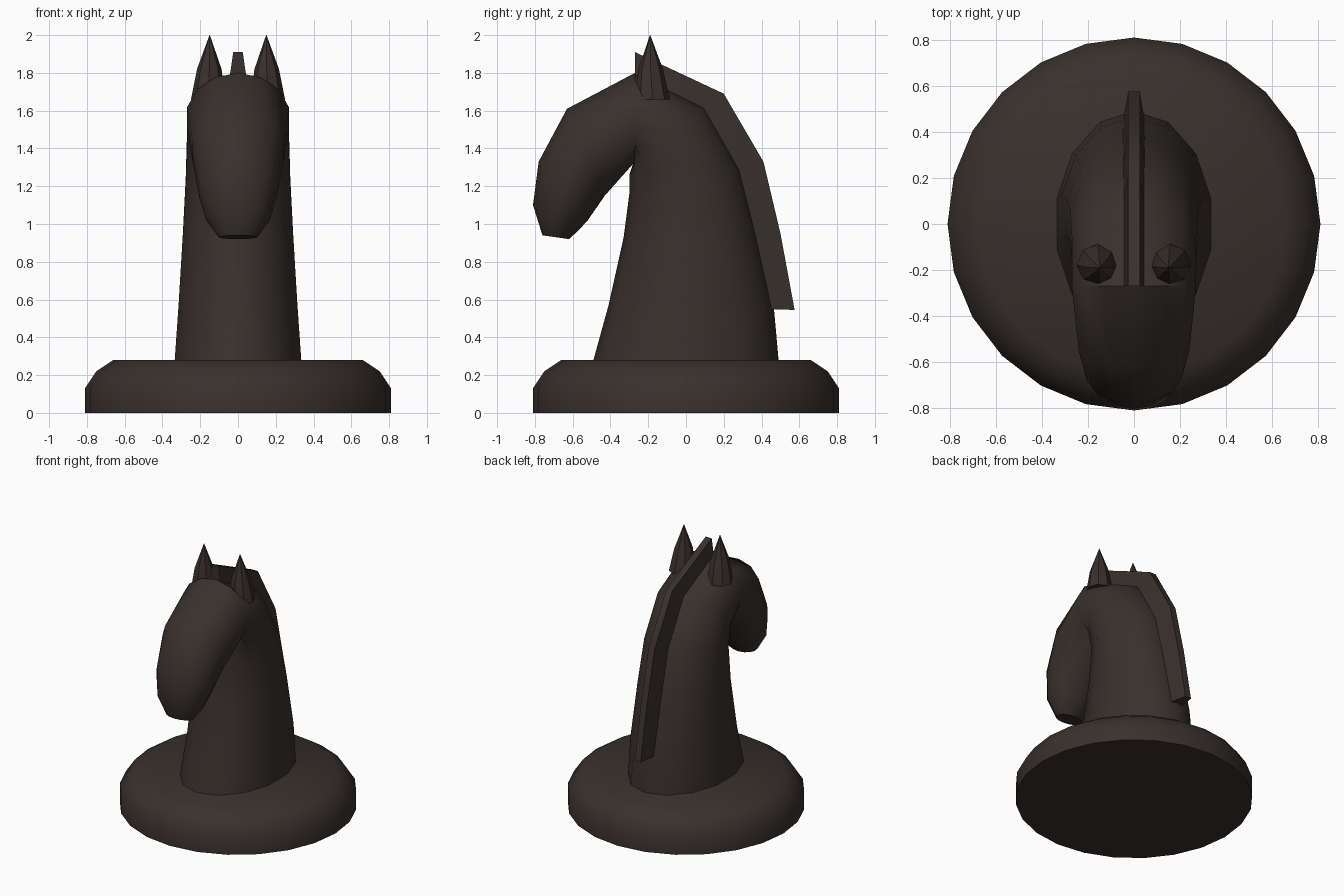
import bpy, bmesh
from math import radians, sin, cos, pi
from mathutils import Vector

if "Cube" in bpy.data.objects:
    bpy.data.objects.remove(bpy.data.objects["Cube"])

mat = bpy.data.materials.new("dark_wood")
mat.diffuse_color = (0.04, 0.03, 0.026, 1)
mat.use_nodes = True
mat.node_tree.nodes["Principled BSDF"].inputs["Base Color"].default_value = mat.diffuse_color


def loft(name, rings, mirror=False):
    """Skin a list of equal-length point rings, capping both ends."""
    bm = bmesh.new()
    loops = [[bm.verts.new(p) for p in ring] for ring in rings]
    n = len(loops[0])
    for a, b in zip(loops, loops[1:]):
        for i in range(n):
            j = (i + 1) % n
            bm.faces.new((a[i], a[j], b[j], b[i]))
    bm.faces.new(loops[0])
    bm.faces.new(loops[-1])
    bmesh.ops.recalc_face_normals(bm, faces=bm.faces)
    me = bpy.data.meshes.new(name)
    bm.to_mesh(me)
    bm.free()
    me.shade_smooth()
    me.set_sharp_from_angle(angle=radians(40))
    me.materials.append(mat)
    ob = bpy.data.objects.new(name, me)
    bpy.context.collection.objects.link(ob)
    if mirror:
        ob.modifiers.new("mirror", 'MIRROR')
    return ob


def circle(x, y, z, r, n):
    return [(x + r * cos(2 * pi * i / n), y + r * sin(2 * pi * i / n), z) for i in range(n)]


# round base
loft("base", [circle(0, 0, z, r, 24) for r, z in
              [(0.81, 0), (0.81, 0.13), (0.75, 0.22), (0.66, 0.28)]])

# neck and head: one tube; each ring spans throat point to crest point (y, z) with a half width
sections = [
    ((-0.49, 0.28), (0.49, 0.28), 0.335),
    ((-0.41, 0.57), (0.465, 0.56), 0.315),
    ((-0.33, 0.93), (0.375, 0.96), 0.292),
    ((-0.30, 1.16), (0.29, 1.29), 0.277),
    ((-0.30, 1.26), (0.10, 1.62), 0.27),
    ((-0.27, 1.33), (-0.27, 1.80), 0.27),
    ((-0.43, 1.15), (-0.63, 1.61), 0.24),
    ((-0.52, 1.02), (-0.78, 1.33), 0.205),
    ((-0.57, 0.965), (-0.81, 1.10), 0.167),
    ((-0.62, 0.92), (-0.76, 0.94), 0.10),
]
SIDES = 14
rings = []
for throat, crest, half in sections:
    a, b = Vector((0, *throat)), Vector((0, *crest))
    mid, up = (a + b) / 2, (b - a) / 2
    side = Vector((half / cos(pi / SIDES), 0, 0))
    rings.append([mid + up * cos(2 * pi * i / SIDES) + side * sin(2 * pi * i / SIDES)
                  for i in range(SIDES)])
loft("neck_and_head", rings)

# mane: tapered strip along the crest, inner (y, z) and outer (y, z)
crest_line = [
    ((-0.27, 1.74), (-0.27, 1.91)),
    ((0.06, 1.58), (0.20, 1.69)),
    ((0.25, 1.27), (0.41, 1.33)),
    ((0.35, 0.93), (0.50, 0.95)),
    ((0.43, 0.55), (0.575, 0.545)),
]
loft("mane", [[(-0.05, *i), (0.05, *i), (0.025, *o), (-0.025, *o)] for i, o in crest_line])

# pair of pointed ears
loft("ears", [circle(0.158, -0.178, 1.66, 0.091, 8),
              circle(0.152, -0.187, 1.82, 0.065, 8),
              circle(0.15, -0.19, 2.0, 0.001, 8)], mirror=True)
